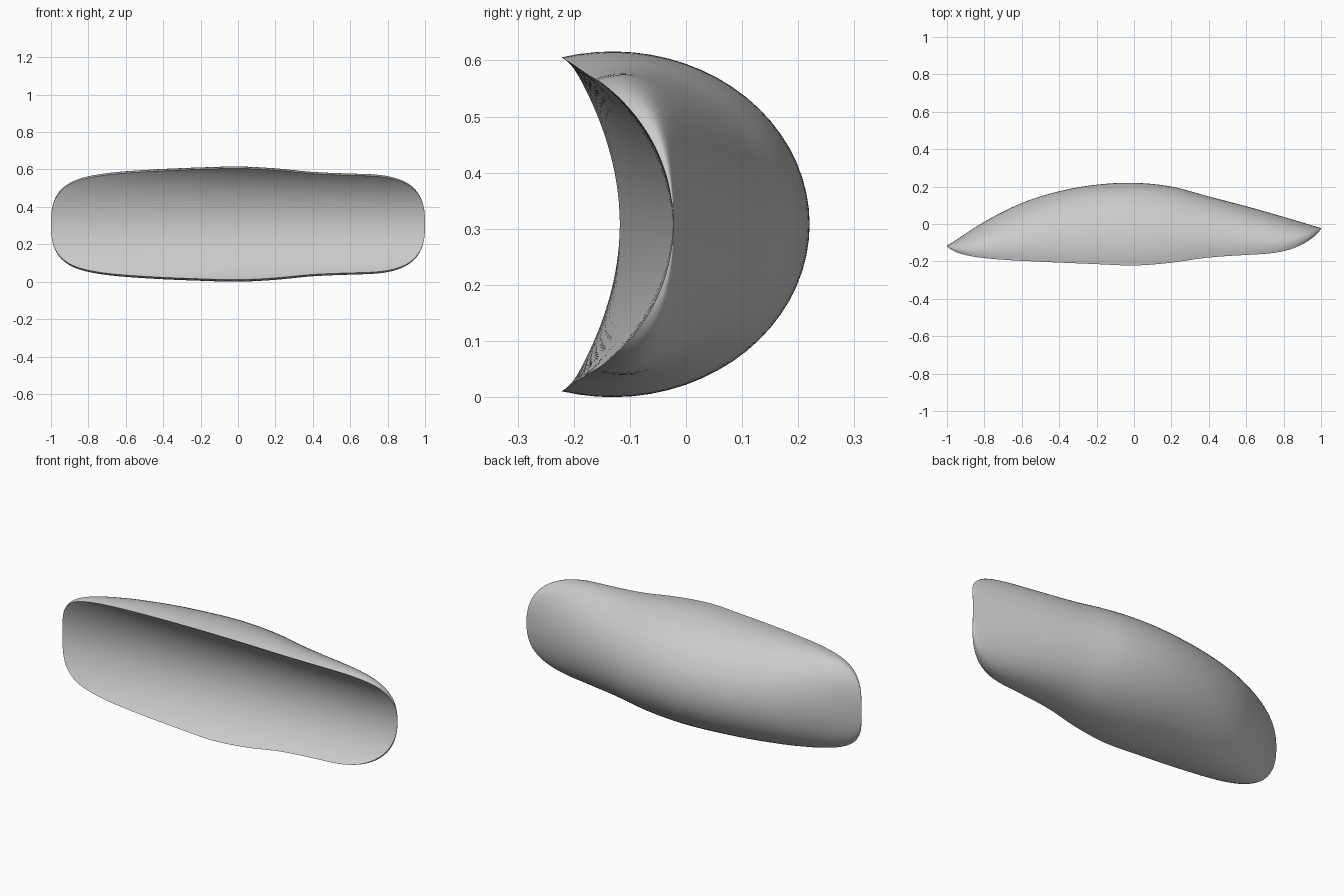
import bpy, bmesh, math

if "Cube" in bpy.data.objects:
    bpy.data.objects.remove(bpy.data.objects["Cube"])

NX, NB, NF = 96, 40, 32      # stations along x, back arc steps, front steps
ZC = 0.308                   # height of the mid line
T = math.radians(105)        # half angle swept by the rounded back

# profiles along the length: (x, back apex y) and (x, half height)
BACK = [(-1, -.117), (-.8, .012), (-.6, .112), (-.4, .175), (-.2, .21), (0, .22),
        (.2, .2), (.4, .147), (.6, .095), (.8, .038), (1, -.022)]
HALF = [(-1, .272), (-.8, .274), (-.6, .284), (-.4, .295), (-.2, .303), (0, .308),
        (.2, .298), (.4, .279), (.6, .272), (.8, .275), (1, .275)]


def curve(pts, x):
    """Smooth Catmull-Rom value through evenly spaced points."""
    f = (x + 1) / 0.2
    i = max(0, min(len(pts) - 2, int(f)))
    t = f - i
    v = [p[1] for p in pts]
    b, c = v[i], v[i + 1]
    a = v[i - 1] if i > 0 else 2 * b - c
    d = v[i + 2] if i + 2 < len(v) else 2 * c - b
    return b + .5 * t * (c - a + t * (2 * a - 5 * b + 4 * c - d + t * (3 * (b - c) + d - a)))


def front_y(x, d):
    """Hollow front: straight rulings between a left and a right end curve."""
    left = -.118 - .1 * (d / .297) ** 2
    right = -.023 - (.32 - math.sqrt(max(0, .1024 - d * d)))
    k = (x + 1) / 2
    return left + (right - left) * k


# crescent-section rings lofted along x
bm = bmesh.new()
rings = []
for i in range(NX + 1):
    x = math.sin(math.pi / 2 * .993 * (2 * i / NX - 1))
    h = curve(HALF, x) * (1 - abs(x) ** 8) ** .38
    rim = h * math.sin(T)
    yr = front_y(x, rim)
    a = (curve(BACK, x) - yr) / (1 - math.cos(T))
    yc = yr - a * math.cos(T)
    ring = []
    for j in range(NB + 1):                      # rounded back, bottom to top
        t = -T + 2 * T * j / NB
        ring.append((x, yc + a * math.cos(t), ZC + h * math.sin(t)))
    for j in range(1, NF):                       # hollow front, top to bottom
        d = rim * math.cos(math.pi * j / NF)
        ring.append((x, front_y(x, d), ZC + d))
    rings.append([bm.verts.new(p) for p in ring])

n = NB + NF
for r, s in zip(rings, rings[1:]):
    for j in range(n):
        k = (j + 1) % n
        bm.faces.new((r[j], r[k], s[k], s[j]))
bm.faces.new(rings[0])
bm.faces.new(rings[-1])
bmesh.ops.recalc_face_normals(bm, faces=bm.faces)

mesh = bpy.data.meshes.new("curved_shell")
bm.to_mesh(mesh)
bm.free()
shell = bpy.data.objects.new("curved_shell", mesh)
bpy.context.collection.objects.link(shell)
bpy.context.view_layer.objects.active = shell
shell.select_set(True)
bpy.ops.object.shade_smooth_by_angle(angle=math.radians(35))
